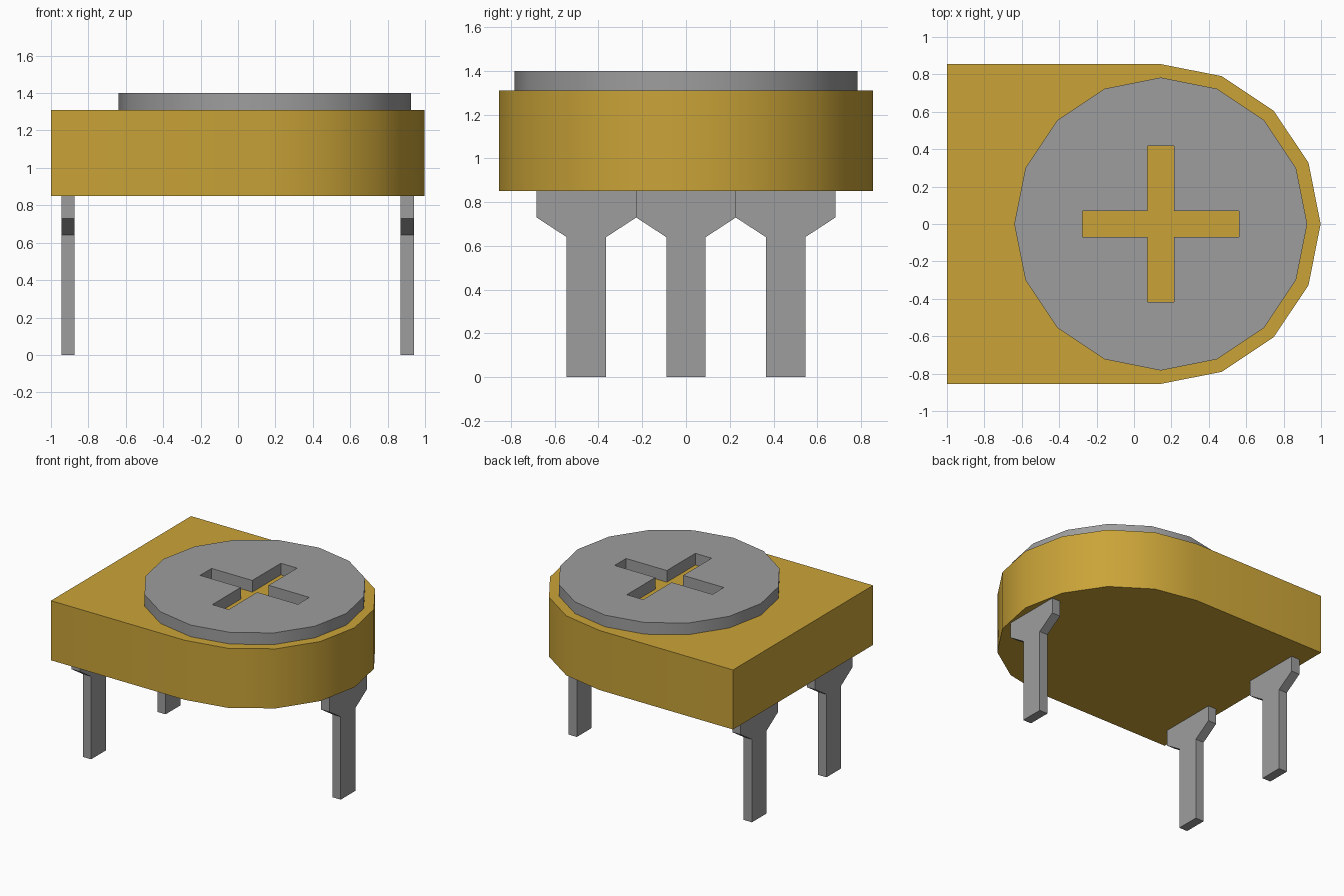
import bpy, bmesh, math
from mathutils import Vector

cube = bpy.data.objects.get("Cube")
if cube:
    bpy.data.objects.remove(cube, do_unlink=True)


def make_material(name, rgb, metallic=0.0):
    mat = bpy.data.materials.new(name)
    mat.use_nodes = True
    mat.diffuse_color = (*rgb, 1)
    bsdf = next(n for n in mat.node_tree.nodes if n.type == 'BSDF_PRINCIPLED')
    bsdf.inputs["Base Color"].default_value = (*rgb, 1)
    return mat


ochre = make_material("ochre_plastic", (0.59, 0.37, 0.04))
grey = make_material("grey_metal", (0.34, 0.34, 0.34))


def prism(name, loops, direction, mat):
    """Fill closed outlines (later ones are holes) and extrude along direction."""
    bm = bmesh.new()
    direction = Vector(direction)
    for loop in loops:
        verts = [bm.verts.new(p) for p in loop]
        for a, b in zip(verts, verts[1:] + verts[:1]):
            bm.edges.new((a, b))
    if len(loops) == 1:
        bm.faces.new(list(bm.verts))
    else:
        bmesh.ops.triangle_fill(bm, use_beauty=True, edges=bm.edges[:],
                                normal=direction.normalized())
    ext = bmesh.ops.extrude_face_region(bm, geom=bm.faces[:],
                                        use_keep_orig=True)
    moved = [g for g in ext["geom"] if isinstance(g, bmesh.types.BMVert)]
    bmesh.ops.translate(bm, verts=moved, vec=direction)
    bmesh.ops.recalc_face_normals(bm, faces=bm.faces[:])
    mesh = bpy.data.meshes.new(name)
    bm.to_mesh(mesh)
    bm.free()
    mesh.materials.append(mat)
    obj = bpy.data.objects.new(name, mesh)
    bpy.context.collection.objects.link(obj)
    return obj


def smooth(obj):
    bpy.ops.object.select_all(action='DESELECT')
    obj.select_set(True)
    bpy.context.view_layer.objects.active = obj
    bpy.ops.object.shade_smooth_by_angle(angle=math.radians(30))


CX = 0.143                       # centre of the round end and dial
BODY_Z, TOP_Z, DIAL_Z = 0.85, 1.31, 1.40


def arc(radius, first, last, z):
    """Points on a 16-sided circle, from step first to step last."""
    return [(CX + radius * math.cos(i * math.pi / 8),
             radius * math.sin(i * math.pi / 8), z)
            for i in range(first, last + 1)]


# Body: square at the back, half round at the other end
R = 0.855
outline = arc(R, -4, 4, BODY_Z) + [(-1, R, BODY_Z), (-1, -R, BODY_Z)]
smooth(prism("body", [outline], (0, 0, TOP_Z - BODY_Z), ochre))

# Dial with a cross slot cut right through to the body
L, W = 0.418, 0.07
cross = [(W, W), (W, L), (-W, L), (-W, W), (-L, W), (-L, -W),
         (-W, -W), (-W, -L), (W, -L), (W, -W), (L, -W), (L, W)]
slot = [(CX + x, y, TOP_Z) for x, y in cross]
smooth(prism("dial", [arc(0.783, 0, 15, TOP_Z), slot],
             (0, 0, DIAL_Z - TOP_Z), grey))

# Flat pins with wide shoulders: two at the square end, one at the round end
half = [(0.09, 0), (0.09, 0.64), (0.228, 0.73), (0.228, BODY_Z)]
profile = half + [(-y, z) for y, z in reversed(half)]
for name, x, y in (("left_end_pin_front", -0.945, -0.455),
                   ("left_end_pin_back", -0.945, 0.455),
                   ("round_end_pin", 0.87, 0)):
    prism(name, [[(x, y + py, z) for py, z in profile]], (0.071, 0, 0), grey)
